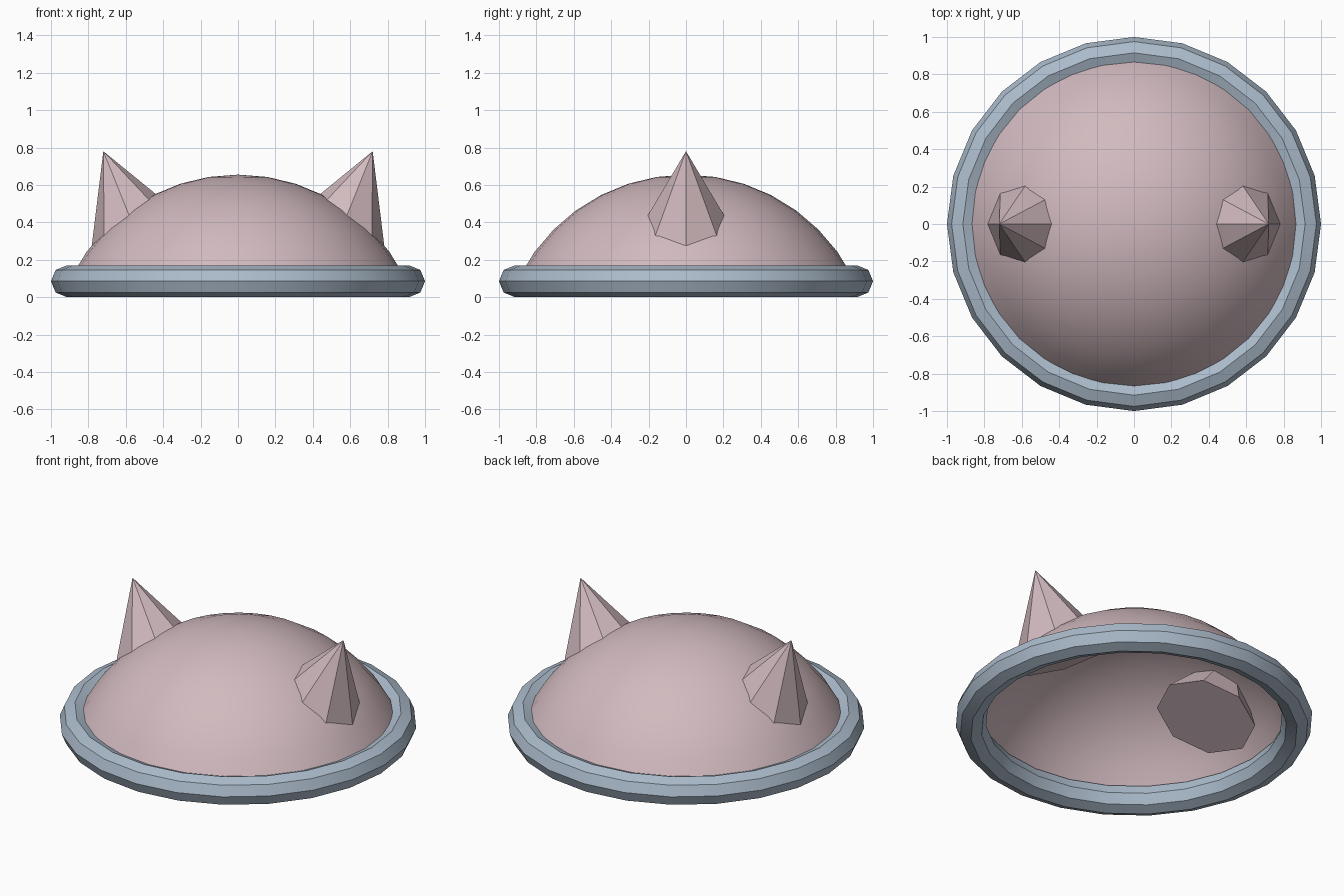
import bpy, bmesh, math
from mathutils import Vector

cube = bpy.data.objects.get("Cube")
if cube:
    bpy.data.objects.remove(cube, do_unlink=True)


def material(name, rgb):
    m = bpy.data.materials.new(name)
    m.use_nodes = True
    m.diffuse_color = (*rgb, 1)
    bsdf = next(n for n in m.node_tree.nodes if n.type == 'BSDF_PRINCIPLED')
    bsdf.inputs["Base Color"].default_value = (*rgb, 1)
    return m


pink = material("dusty pink", (0.64, 0.49, 0.52))
blue = material("blue grey", (0.41, 0.50, 0.60))


def finish(obj, name, mat, angle=30):
    obj.name = obj.data.name = name
    obj.data.materials.clear()
    obj.data.materials.append(mat)
    bpy.ops.object.select_all(action='DESELECT')
    obj.select_set(True)
    bpy.context.view_layer.objects.active = obj
    bpy.ops.object.shade_smooth_by_angle(angle=math.radians(angle))


# Rim: faceted ring with an octagonal section
bpy.ops.mesh.primitive_torus_add(major_segments=24, minor_segments=8,
                                 major_radius=0.915, minor_radius=0.085,
                                 location=(0, 0, 0.085))
finish(bpy.context.object, "rim", blue)

# Dome: open cap of a sphere, its edge hidden in the rim
R, CENTRE_Z, CAP_ANGLE = 1.0, -0.345, 63
bpy.ops.mesh.primitive_uv_sphere_add(segments=32, ring_count=20, radius=R,
                                     location=(0, 0, CENTRE_Z))
dome = bpy.context.object
bm = bmesh.new()
bm.from_mesh(dome.data)
limit = R * math.cos(math.radians(CAP_ANGLE)) - 0.01
bmesh.ops.delete(bm, geom=[v for v in bm.verts if v.co.z < limit], context='VERTS')
bm.to_mesh(dome.data)
bm.free()
finish(dome, "dome", pink)

# Ears: eight-sided cones leaning outwards, bases sunk through the dome
LENGTH, RADIUS, TILT = 0.52, 0.287, math.radians(21.9)
for side, name in ((1, "left_ear"), (-1, "right_ear")):
    axis = Vector((side * math.sin(TILT), 0, math.cos(TILT)))
    apex = Vector((side * 0.72, 0, 0.78))
    bpy.ops.mesh.primitive_cone_add(vertices=8, radius1=RADIUS, radius2=0,
                                    depth=LENGTH, location=apex - axis * LENGTH / 2,
                                    rotation=(0, side * TILT, 0))
    finish(bpy.context.object, name, pink, 20)
